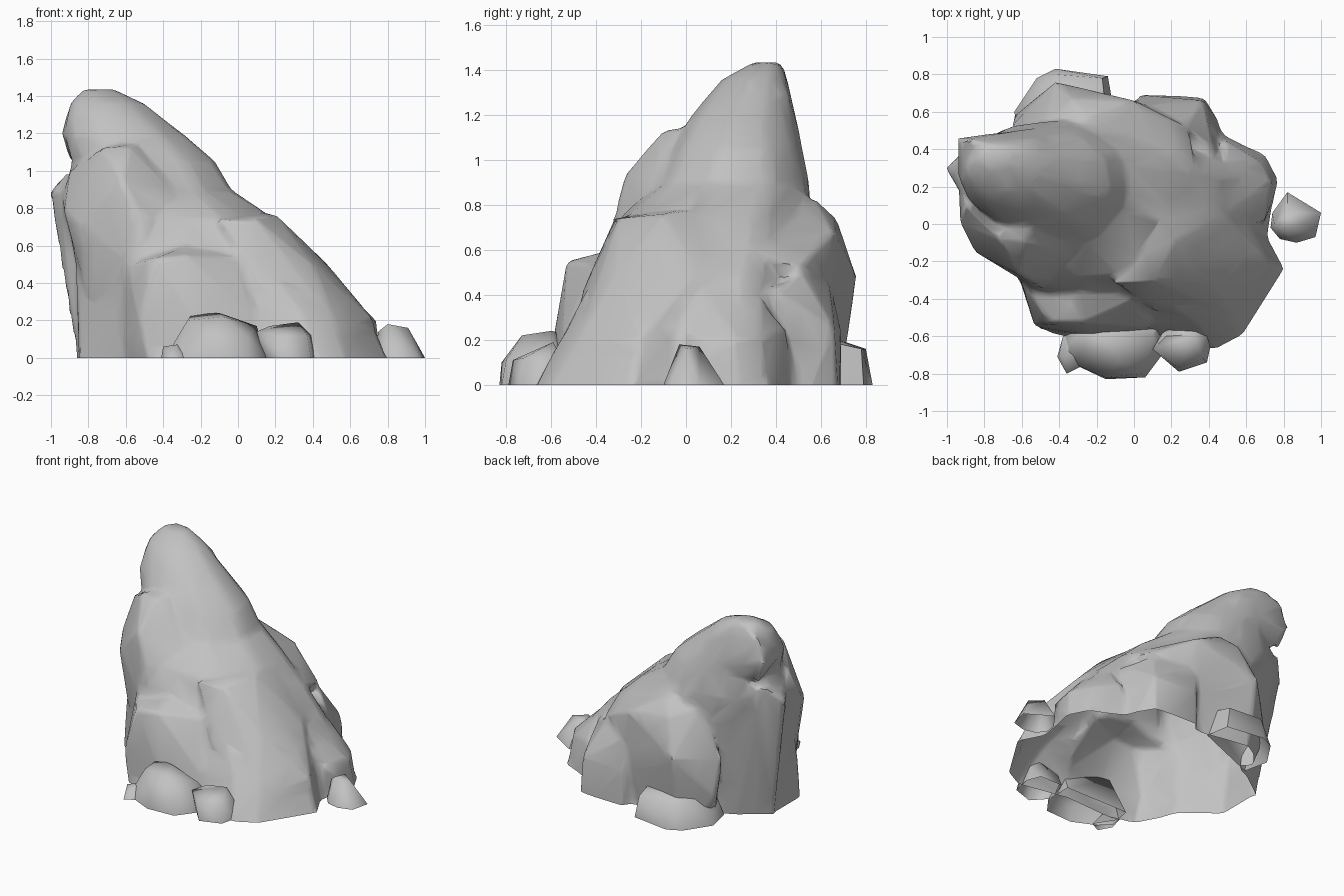
import bpy, bmesh, math

cube = bpy.data.objects.get("Cube")
if cube:
    bpy.data.objects.remove(cube)

stone = bpy.data.materials.new("grey stone")
stone.use_nodes = True
colour = (0.54, 0.54, 0.54, 1)
stone.diffuse_color = colour
stone.node_tree.nodes["Principled BSDF"].inputs["Base Color"].default_value = colour


def make_object(name, bm):
    """Turn a bmesh into the active, selected stone object."""
    bmesh.ops.recalc_face_normals(bm, faces=bm.faces)
    mesh = bpy.data.meshes.new(name)
    bm.to_mesh(mesh)
    bm.free()
    mesh.materials.append(stone)
    obj = bpy.data.objects.new(name, mesh)
    bpy.context.collection.objects.link(obj)
    bpy.ops.object.select_all(action="DESELECT")
    obj.select_set(True)
    bpy.context.view_layer.objects.active = obj
    return obj


def hull(bm, points):
    """Convex lump; ground points are sunk below the ground for a later cut."""
    verts = [bm.verts.new((x, y, z if z > 0 else -.15)) for x, y, z in points]
    bmesh.ops.convex_hull(bm, input=verts)


def pebble(name, points):
    """Small loose stone, open underneath."""
    bm = bmesh.new()
    for p in points:
        bm.verts.new(p)
    bmesh.ops.convex_hull(bm, input=bm.verts)
    bmesh.ops.recalc_face_normals(bm, faces=bm.faces)
    under = [f for f in bm.faces if f.normal.z < -.8]
    bmesh.ops.delete(bm, geom=under, context="FACES")
    make_object(name, bm)
    bpy.ops.object.shade_smooth_by_angle(angle=math.radians(65))


# Main leaning body: one footprint refitted to a box at each height
footprint = [(-.85, -.1), (-.6, -.3), (-.45, -.58), (-.3, -.62), (.07, -.6), (.43, -.67),
             (.58, -.59), (.8, -.24), (.71, -.07), (.76, .25), (.7, .37), (.45, .48),
             (.35, .66), (0, .63), (-.33, .6), (-.5, .48), (-.61, .38), (-.85, .2)]
levels = [(-.15, -.84, .86, -.71, .67), (0, -.85, .8, -.67, .66), (.25, -.86, .7, -.55, .58),
          (.5, -.87, .48, -.43, .56), (.75, -.92, .2, -.3, .56), (.9, -.93, -.03, -.13, .55),
          (1.05, -.89, -.12, -.06, .52), (1.18, -.93, -.27, .01, .49),
          (1.28, -.92, -.4, .09, .47), (1.36, -.9, -.5, .16, .45), (1.435, -.83, -.66, .3, .42)]
bm = bmesh.new()
rings = []
for z, x0, x1, y0, y1 in levels:
    round_off = min(1, max(0, z))
    ring = []
    for x, y in footprint:
        u, v = (x + .025) / .825, (y + .005) / .665
        d = math.hypot(u, v)
        k = 1 + round_off * (1 / d - 1)
        ring.append(bm.verts.new(((x0 + x1) / 2 + u * k * (x1 - x0) / 2,
                                  (y0 + y1) / 2 + v * k * (y1 - y0) / 2, z)))
    rings.append(ring)
for low, high in zip(rings, rings[1:]):
    for i in range(len(low)):
        j = (i + 1) % len(low)
        bm.faces.new((low[i], low[j], high[j], high[i]))
bm.faces.new(rings[-1])
bm.faces.new(rings[0][::-1])

# Overhanging back corner of the peak
hull(bm, [
    (-.94, .46, 1.2), (-.9, .45, 1.36), (-.79, .43, 1.43), (-.94, .25, 1.2), (-.89, .42, 1.03),
    (-.55, .51, 1.1), (-.5, .45, 1.3), (-.6, .3, 1.3)])
# Left lobe under the peak
hull(bm, [
    (-.93, 0, .78), (-.94, .2, .85), (-.9, .1, 1), (-.72, -.08, 1.13), (-.85, -.15, .7),
    (-.62, -.27, .94), (-.58, -.1, 1.13), (-.5, -.33, .72), (-.5, .1, 1.16), (-.3, -.15, .85),
    (-.5, -.36, .45), (-.8, -.12, .3), (-.85, .2, .5), (-.5, .3, .5)])
# Back wall, slanting in towards the ground
hull(bm, [
    (-1.01, .3, .89), (-.91, .4, 1), (-.95, .2, .9), (-.84, .21, 0), (-.62, .37, 0),
    (-.52, .54, .75), (-.55, .52, 1), (-.72, .47, .9), (-.86, .25, .3), (-.5, .2, .5)])
# Front lobe
hull(bm, [
    (-.6, -.32, .5), (-.45, -.53, .53), (-.28, -.53, .55), (-.3, -.38, .59), (0, -.4, .54),
    (-.53, -.55, .2), (-.2, -.6, .15), (.1, -.55, .2), (-.61, -.3, .1), (-.45, -.58, 0),
    (.05, -.6, 0), (-.1, -.2, .5), (-.6, -.3, 0), (.1, -.3, 0)])
# Shoulder on the long slope
hull(bm, [
    (.21, -.1, .76), (.1, -.3, .74), (-.1, -.32, .74), (.15, .15, .77), (0, .1, .8),
    (.4, -.31, .5), (.49, .05, .49), (.1, -.46, .42), (.73, -.2, .2), (.35, .25, .53),
    (.55, -.5, .15), (.8, -.24, 0), (.58, -.59, 0), (0, 0, .2)])
# Back lobe
hull(bm, [
    (-.66, .52, .45), (-.42, .76, .48), (-.64, .58, .2), (-.42, .71, .15), (-.2, .66, .15),
    (-.33, .67, .74), (0, .66, .68), (-.25, .57, .83), (-.5, .52, .78), (.3, .51, .52),
    (.34, .27, .6), (.1, .62, .2), (-.2, .3, .4), (-.55, .48, 0), (-.4, .66, 0), (-.15, .62, 0)])
# Back left lobe
hull(bm, [
    (.03, .69, 0), (.38, .68, 0), (.03, .69, .25), (.37, .66, .25), (0, .63, .5),
    (.28, .52, .5), (.49, .5, 0), (.43, .38, .43), (0, .5, 0), (.2, .2, .3)])
# Left foot
hull(bm, [
    (.79, .25, 0), (.71, .37, 0), (.74, .22, .2), (.67, .34, .2), (.5, .33, .38), (.48, .49, 0),
    (.48, .45, .25), (.44, .05, .5), (.7, 0, 0), (.7, .02, .2), (.3, .2, .2), (.3, .2, 0)])

# Fuse the lumps into one skin, soften it and reduce it to broad facets
body = make_object("main_rock", bm)
fuse = body.modifiers.new("fuse", "REMESH")
fuse.mode = "VOXEL"
fuse.voxel_size = .02
soften = body.modifiers.new("soften", "SMOOTH")
soften.factor = .5
soften.iterations = 5
reduce = body.modifiers.new("reduce", "DECIMATE")
reduce.ratio = .04
for modifier in (fuse, soften, reduce):
    bpy.ops.object.modifier_apply(modifier=modifier.name)

# Cut level with the ground and leave the hollow open
bm = bmesh.new()
bm.from_mesh(body.data)
bmesh.ops.bisect_plane(bm, geom=bm.verts[:] + bm.edges[:] + bm.faces[:], dist=.0001,
                       plane_co=(0, 0, 0), plane_no=(0, 0, 1), clear_inner=True)
bm.to_mesh(body.data)
bm.free()
bpy.ops.object.shade_smooth_by_angle(angle=math.radians(50))

# Small stones around the foot
pebble("front_stone", [
    (-.39, -.68, 0), (-.32, -.75, 0), (-.15, -.83, 0), (.06, -.82, 0), (.15, -.7, 0),
    (.15, -.5, 0), (-.35, -.5, 0), (-.15, -.82, .1), (.05, -.8, .11), (-.27, -.68, .2),
    (-.25, -.55, .23), (-.1, -.6, .24), (.1, -.6, .17), (-.08, -.73, .22)])
pebble("front_chip", [
    (-.41, -.71, 0), (-.36, -.8, 0), (-.28, -.76, 0), (-.4, -.7, .06), (-.33, -.74, .07),
    (-.38, -.6, 0), (-.3, -.6, .07)])
pebble("front_pebble", [
    (.14, -.68, 0), (.24, -.79, 0), (.39, -.74, 0), (.42, -.6, 0), (.1, -.67, .14),
    (.24, -.77, .11), (.37, -.72, .12), (.17, -.6, .17), (.32, -.59, .19), (.39, -.6, .12),
    (.2, -.5, 0), (.38, -.5, 0)])
pebble("side_pebble", [
    (.73, -.02, 0), (.78, -.08, 0), (.87, -.1, 0), (.97, -.07, 0), (1, .06, 0),
    (.82, .17, 0), (.74, .06, 0), (.75, 0, .14), (.8, -.03, .18), (.91, 0, .16),
    (.82, .06, .17)])
pebble("back_stone", [
    (-.64, .6, 0), (-.52, .78, 0), (-.42, .83, 0), (-.14, .79, 0), (-.11, .62, 0),
    (-.42, .8, .16), (-.17, .78, .16), (-.5, .72, .17), (-.4, .62, .22), (-.15, .6, .2),
    (-.58, .5, .2), (-.6, .42, 0)])
